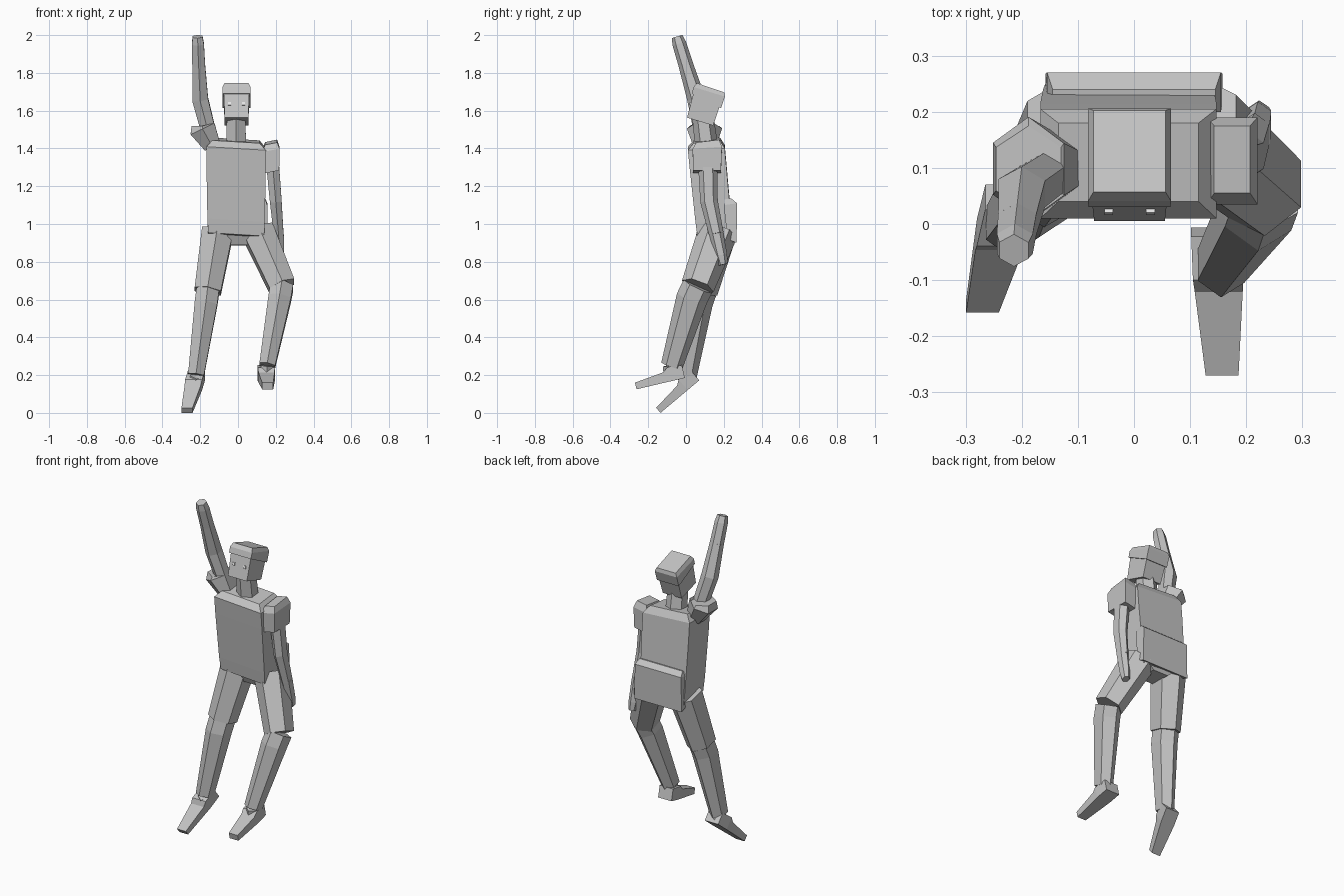
import bpy, bmesh, math
from mathutils import Vector

cube = bpy.data.objects.get("Cube")
if cube:
    bpy.data.objects.remove(cube)


def material(name, shade):
    mat = bpy.data.materials.new(name)
    mat.use_nodes = True
    colour = (shade, shade, shade, 1)
    mat.diffuse_color = colour
    mat.node_tree.nodes["Principled BSDF"].inputs["Base Color"].default_value = colour
    return mat


grey = material("plain grey", .55)
white = material("eye white", .9)


def loft(name, rings, mat=grey):
    """Skin equal-sized rings of points and cap both ends."""
    bm = bmesh.new()
    loops = [[bm.verts.new(point) for point in ring] for ring in rings]
    for lower, upper in zip(loops, loops[1:]):
        for i in range(len(lower)):
            bm.faces.new((lower[i - 1], lower[i], upper[i], upper[i - 1]))
    bm.faces.new(loops[0])
    bm.faces.new(loops[-1])
    bmesh.ops.recalc_face_normals(bm, faces=bm.faces)
    mesh = bpy.data.meshes.new(name)
    bm.to_mesh(mesh)
    bm.free()
    mesh.materials.append(mat)
    bpy.context.collection.objects.link(bpy.data.objects.new(name, mesh))


def slab(name, x, rows, roll=0, mat=grey):
    """Loft four-cornered rings: half width, front (y, z), back (y, z)."""
    rings = []
    for half, front, back in rows:
        rings.append([(x + s * half, y, z + s * roll * half)
                      for (y, z), signs in ((front, (-1, 1)), (back, (1, -1)))
                      for s in signs])
    loft(name, rings, mat)


def limb(name, path, widths, depth=1):
    """Loft a six-sided tube along a path, from half widths and a depth ratio."""
    rings = []
    corners = [math.radians(30 + 60 * k) for k in range(6)]
    for i, (centre, width) in enumerate(zip(path, widths)):
        ahead = (path[min(i + 1, len(path) - 1)] - path[max(i - 1, 0)]).normalized()
        side = (Vector((1, 0, 0)) - ahead * ahead.x).normalized()
        deep = ahead.cross(side) * depth
        reach = width / math.cos(corners[0])
        rings.append([centre + side * reach * math.cos(a) + deep * reach * math.sin(a)
                      for a in corners])
    loft(name, rings)


def shoe(name, heel, toe):
    """Loft a wedge from the toe to the heel, raised at the collar."""
    along = (toe - heel).normalized()
    up = Vector((1, 0, 0)).cross(along) * -1
    half = Vector((.045, 0, 0))
    rings = []
    for place, width, height in ((0, .65, .036), (.6, .95, .055), (.7, 1, .075), (1, 1, .07)):
        sole = toe.lerp(heel, place)
        across = half * width
        top = sole + up * height
        rings.append([sole - across, sole + across, top + across, top - across])
    loft(name, rings)


# Torso with a sloping yoke, a rear flap and the pelvis
slab("torso", -.01, [
    (.125, (.04, 1.435), (.18, 1.45)),
    (.157, (.01, 1.4), (.205, 1.41)),
    (.157, (.02, 1.3), (.215, 1.3)),
    (.152, (.05, 1.02), (.24, 1.02)),
    (.148, (.06, .945), (.25, .91))], roll=-.06)
slab("rear_flap", 0, [
    (.145, (.2, 1.13), (.24, 1.135)),
    (.155, (.2, 1.1), (.27, 1.11)),
    (.158, (.22, .92), (.268, .9))])
slab("pelvis", .01, [
    (.13, (.075, .97), (.25, .95)),
    (.05, (.11, .89), (.24, .885))])

# Neck
limb("neck", [Vector((-.01, .11, 1.4)), Vector((-.01, .085, 1.6))], (.053, .048))


# Tilted head, placed by distances back and up from the chin
def tilt(back, up):
    nod = math.radians(17)
    return (back * math.cos(nod) + up * math.sin(nod),
            1.565 - back * math.sin(nod) + up * math.cos(nod))


head_x = -.008
slab("head", head_x, [
    (.063, tilt(.006, 0), tilt(.15, 0)),
    (.067, tilt(0, .14), tilt(.155, .14))])
slab("cap", head_x, [
    (.073, tilt(-.008, .13), tilt(.163, .1)),
    (.074, tilt(-.008, .165), tilt(.165, .165)),
    (.064, tilt(.002, .19), tilt(.155, .185))])
for side, sign in (("left", 1), ("right", -1)):
    slab(side + "_eye", head_x + sign * .037,
         [(.008, tilt(-.004, up), tilt(.005, up)) for up in (.067, .083)], mat=white)

# Raised right arm leaving a flared sleeve
shoulder = Vector((-.135, .1, 1.41))
cuff = Vector((-.188, .098, 1.505))
elbow = Vector((-.2, .055, 1.66))
wrist = Vector((-.208, 0, 1.84))
fingertip = Vector((-.214, -.047, 1.992))
limb("right_sleeve", [shoulder, cuff, cuff + Vector((0, 0, .015))], (.045, .07, .058), depth=1.15)
limb("right_arm", [shoulder, elbow, wrist], (.037, .042, .034))
limb("right_hand", [wrist, wrist.lerp(fingertip, .75), fingertip], (.034, .032, .026))

# Lowered left arm leaving a boxy sleeve
shoulder = Vector((.183, .115, 1.32))
elbow = Vector((.2, .122, 1.12))
wrist = Vector((.215, .16, .95))
fingertip = Vector((.223, .196, .785))
slab("left_sleeve", .175, [
    (.032, (.055, 1.425), (.175, 1.44)),
    (.045, (.035, 1.39), (.19, 1.4)),
    (.043, (.038, 1.275), (.185, 1.275))], roll=.2)
limb("left_arm", [shoulder, elbow, wrist], (.034, .031, .026), depth=1.3)
limb("left_hand", [wrist, wrist.lerp(fingertip, .7), fingertip], (.027, .024, .018), depth=1.2)


# Legs in shorts: thigh, shin, narrow ankle and shoe
def leg(side, hip, knee, ankle, heel, toe):
    calf = knee.lerp(ankle, .15) + Vector((0, -.01, 0))
    inside_shoe = heel.lerp(toe, .25) + Vector((0, 0, .03))
    limb(side + "_shorts", [hip, knee], (.083, .07), depth=1.1)
    limb(side + "_shin", [knee, calf, ankle], (.06, .06, .042), depth=1.2)
    limb(side + "_ankle", [ankle, inside_shoe], (.032, .032), depth=1.3)
    shoe(side + "_shoe", heel, toe)


leg("left", hip=Vector((.105, .17, .96)), knee=Vector((.233, .062, .67)),
    ankle=Vector((.155, -.075, .25)),
    heel=Vector((.147, -.006, .185)), toe=Vector((.157, -.262, .125)))
leg("right", hip=Vector((-.108, .165, .96)), knee=Vector((-.16, .08, .645)),
    ankle=Vector((-.222, 0, .2)),
    heel=Vector((-.22, .07, .172)), toe=Vector((-.27, -.135, 0)))
